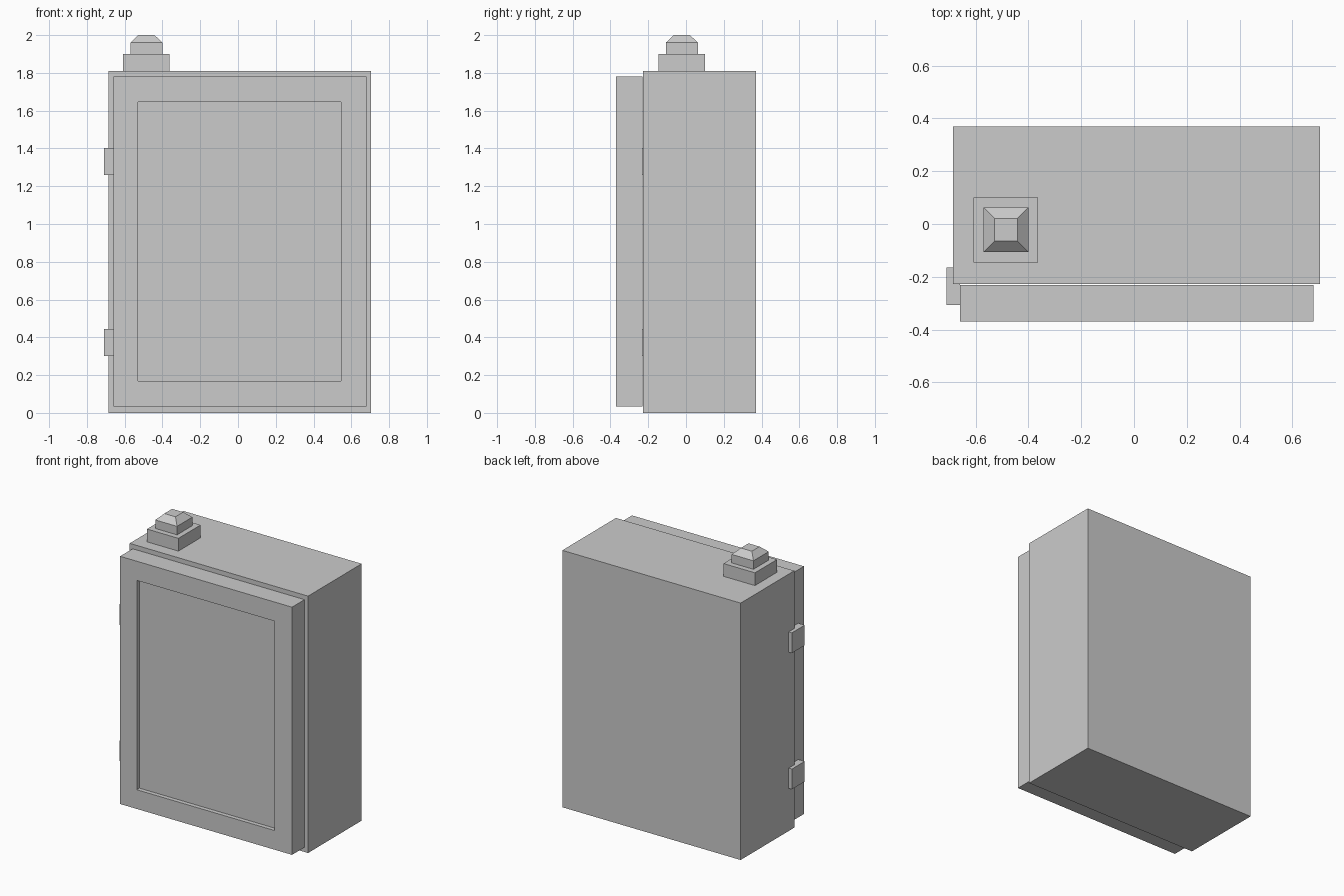
import bpy, bmesh

if "Cube" in bpy.data.objects:
    bpy.data.objects.remove(bpy.data.objects["Cube"])


def box(name, x, y, z, top_inset=0.0):
    """Box from (min, max) ranges; top_inset tapers the upper face."""
    bm = bmesh.new()
    bmesh.ops.create_cube(bm, size=1)
    for v in bm.verts:
        s = v.co.copy()
        inset = top_inset if s.z > 0 else 0
        v.co = [(r[0] + r[1]) / 2 + c * (r[1] - r[0] - 2 * i)
                for r, c, i in zip((x, y, z), s, (inset, inset, 0))]
    return finish(name, bm)


def finish(name, bm):
    mesh = bpy.data.meshes.new(name)
    bm.to_mesh(mesh)
    bm.free()
    obj = bpy.data.objects.new(name, mesh)
    bpy.context.collection.objects.link(obj)
    return obj


# Cabinet body
box("cabinet_body", (-0.685, 0.705), (-0.227, 0.37), (0, 1.81))

# Door with a recessed front panel, separated from the body by a fine gap
door = box("door", (-0.66, 0.68), (-0.37, -0.231), (0.035, 1.78))
bm = bmesh.new()
bm.from_mesh(door.data)
bm.normal_update()
panel = min(bm.faces, key=lambda f: f.normal.y)
bmesh.ops.inset_region(bm, faces=[panel], thickness=0.135)
for v in panel.verts:
    v.co.x = -0.53 if v.co.x < 0 else 0.545
    v.co.z = 0.17 if v.co.z < 0.9 else 1.645
ret = bmesh.ops.extrude_discrete_faces(bm, faces=[panel])
bmesh.ops.translate(bm, verts=ret["faces"][0].verts, vec=(0, 0.03, 0))
bm.to_mesh(door.data)
bm.free()

# Hinges bridging door and body on the left side
for label, z in (("lower", 0.30), ("upper", 1.26)):
    box(label + "_hinge", (-0.71, -0.66), (-0.307, -0.165), (z, z + 0.143))

# Stepped fitting on the top, with a tapered cap
box("fitting_base", (-0.608, -0.363), (-0.145, 0.101), (1.81, 1.90))
box("fitting_collar", (-0.57, -0.40), (-0.107, 0.063), (1.90, 1.96))
box("fitting_cap", (-0.57, -0.40), (-0.107, 0.063), (1.96, 2.0), top_inset=0.042)
